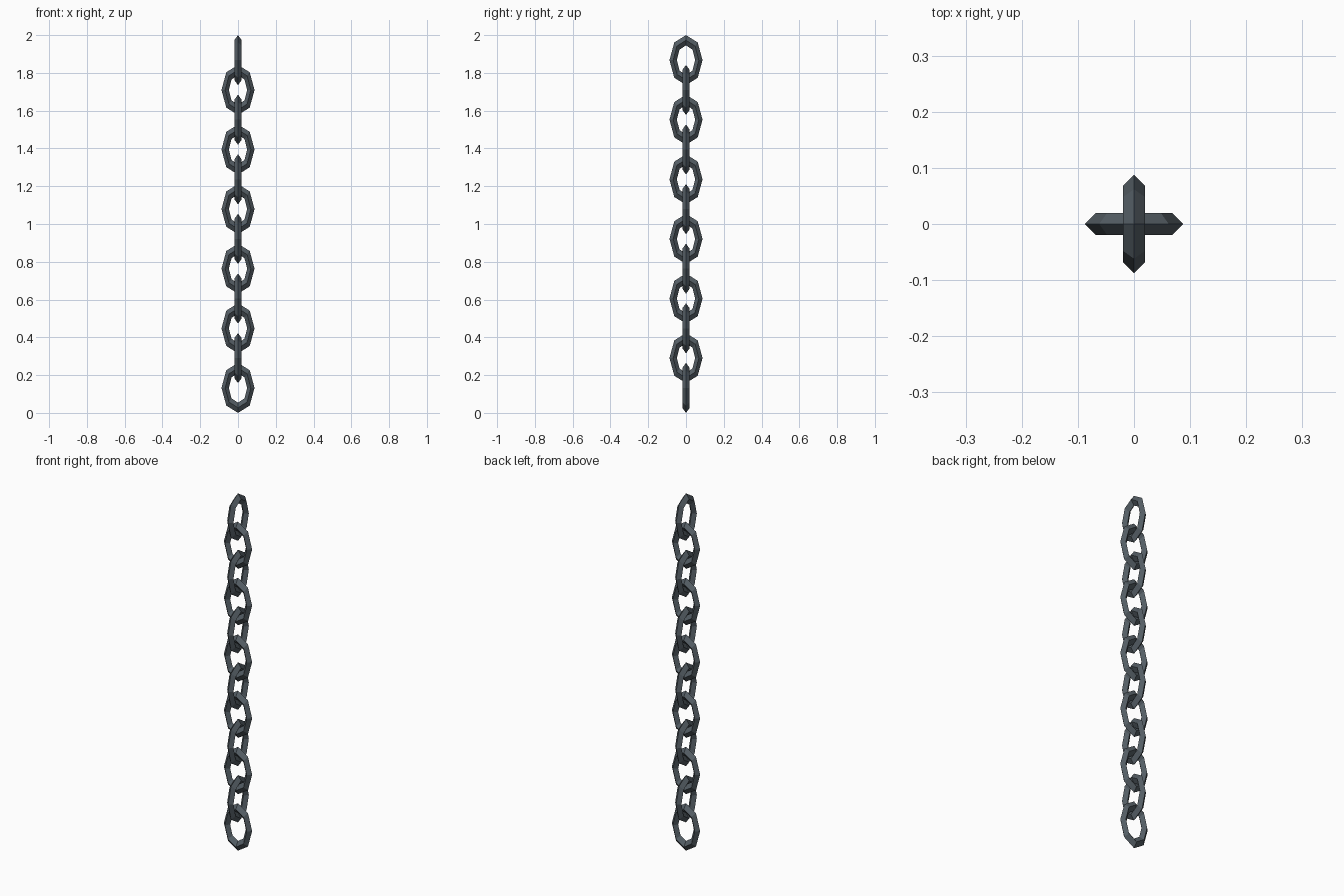
import bpy, bmesh
from math import sin, cos, pi

if "Cube" in bpy.data.objects:
    bpy.data.objects.remove(bpy.data.objects["Cube"])

LINKS = 12
HALF_W, HALF_H = 0.0875, 0.1325      # outer half sizes of a link
TUBE_X, TUBE_Y, TUBE_Z = 0.0195, 0.0195, 0.027
STEP = (2.0 - 2 * HALF_H) / (LINKS - 1)

iron = bpy.data.materials.new("dark_iron")
iron.diffuse_color = (0.09, 0.112, 0.13, 1)
iron.use_nodes = True
iron.node_tree.nodes["Principled BSDF"].inputs["Base Color"].default_value = iron.diffuse_color


def link_mesh():
    """Eight-sided oval ring with a diamond section, standing in the XZ plane."""
    bm = bmesh.new()
    rings = []
    for i in range(8):
        a = i * pi / 4
        ring = []
        for j in range(4):
            b = j * pi / 2
            x = cos(a) * (HALF_W - TUBE_X + TUBE_X * cos(b))
            z = sin(a) * (HALF_H - TUBE_Z + TUBE_Z * cos(b))
            ring.append(bm.verts.new((x, TUBE_Y * sin(b), z)))
        rings.append(ring)
    for i in range(8):
        p, q = rings[i], rings[(i + 1) % 8]
        for j in range(4):
            k = (j + 1) % 4
            bm.faces.new((p[j], p[k], q[k], q[j]))
    bmesh.ops.recalc_face_normals(bm, faces=bm.faces)
    mesh = bpy.data.meshes.new("chain_link")
    bm.to_mesh(mesh)
    bm.free()
    mesh.materials.append(iron)
    return mesh


# Chain: links alternate by a quarter turn going up
mesh = link_mesh()
for n in range(LINKS):
    link = bpy.data.objects.new(f"chain_link_{n + 1:02d}", mesh)
    link.location.z = HALF_H + n * STEP
    link.rotation_euler.z = (n % 2) * pi / 2
    bpy.context.collection.objects.link(link)
